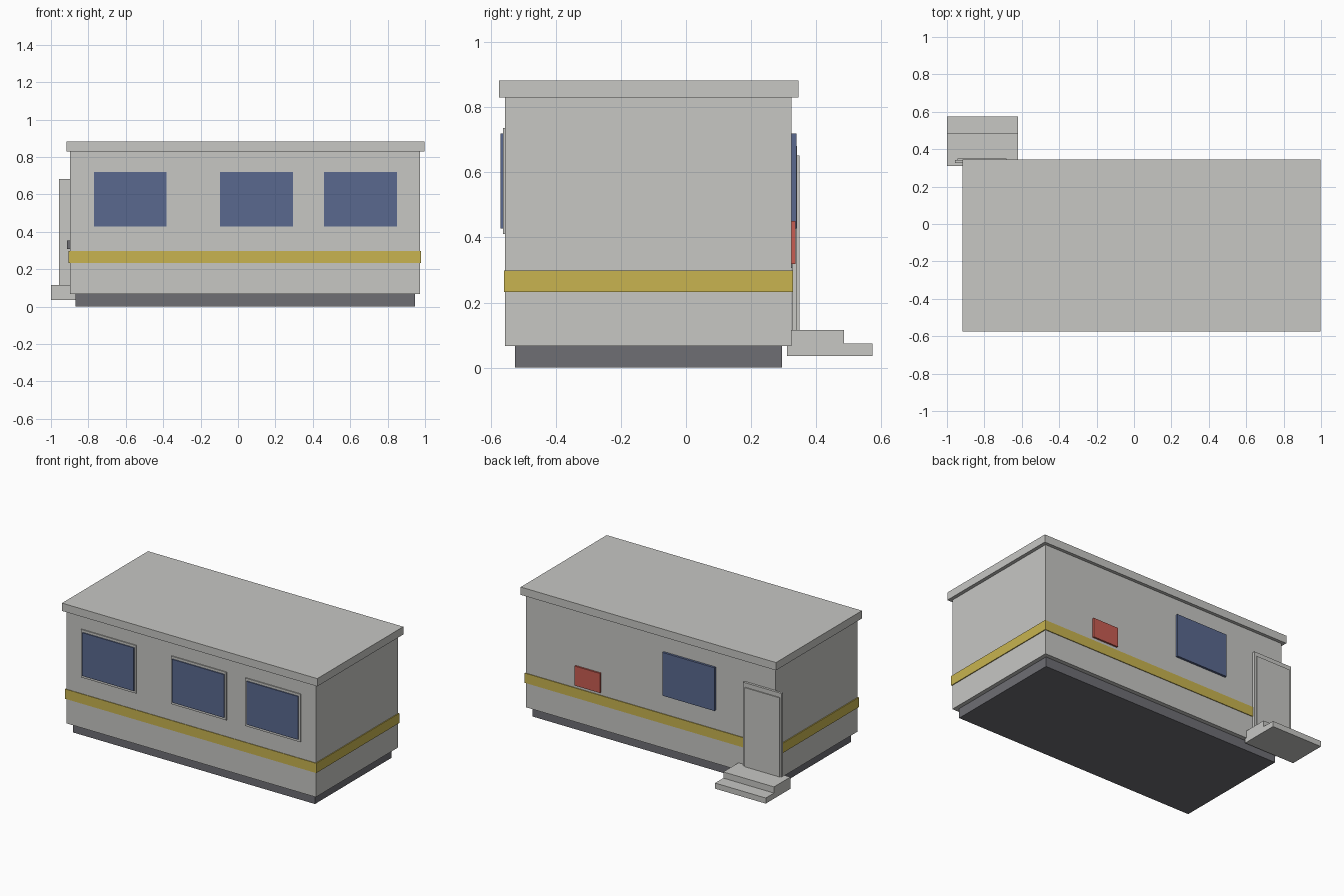
import bpy
import bmesh

default = bpy.data.objects.get("Cube")
if default:
    bpy.data.objects.remove(default, do_unlink=True)


def material(name, color):
    mat = bpy.data.materials.new(name)
    mat.use_nodes = True
    mat.diffuse_color = (*color, 1)
    shader = next(n for n in mat.node_tree.nodes if n.type == "BSDF_PRINCIPLED")
    shader.inputs["Base Color"].default_value = (*color, 1)
    return mat


grey = material("light_grey", (0.57, 0.57, 0.55))
dark = material("dark_grey", (0.156, 0.156, 0.174))
yellow = material("stripe_yellow", (0.578, 0.456, 0.08))
blue = material("glass_blue", (0.102, 0.141, 0.275))
red = material("box_red", (0.578, 0.11, 0.085))


def finish(name, bm, mat):
    bmesh.ops.recalc_face_normals(bm, faces=bm.faces)
    mesh = bpy.data.meshes.new(name)
    bm.to_mesh(mesh)
    bm.free()
    mesh.materials.append(mat)
    obj = bpy.data.objects.new(name, mesh)
    bpy.context.scene.collection.objects.link(obj)
    return obj


def box(name, xs, ys, zs, mat):
    """Box spanning the given (min, max) ranges."""
    bm = bmesh.new()
    bmesh.ops.create_cube(bm, size=1)
    for v in bm.verts:
        v.co = [r[0] + (c + 0.5) * (r[1] - r[0]) for c, r in zip(v.co, (xs, ys, zs))]
    return finish(name, bm, mat)


def extrude_x(name, profile, xs, mat):
    """Side profile of (y, z) points extruded along x."""
    bm = bmesh.new()
    face = bm.faces.new([bm.verts.new((xs[0], y, z)) for y, z in profile])
    new = bmesh.ops.extrude_face_region(bm, geom=[face])["geom"]
    verts = [g for g in new if isinstance(g, bmesh.types.BMVert)]
    bmesh.ops.translate(bm, verts=verts, vec=(xs[1] - xs[0], 0, 0))
    return finish(name, bm, mat)


# Cabin shell
box("base_skirt", (-0.87, 0.945), (-0.525, 0.295), (0, 0.068), dark)
box("cabin_walls", (-0.898, 0.973), (-0.556, 0.324), (0.066, 0.832), grey)
box("roof_slab", (-0.917, 0.997), (-0.575, 0.346), (0.83, 0.883), grey)
box("wall_stripe", (-0.905, 0.979), (-0.56, 0.329), (0.232, 0.298), yellow)

# Windows: three framed at the front, one plain at the back
window_z = (0.427, 0.72)
for i, x in enumerate((-0.577, 0.099, 0.655)):
    box(f"front_window_frame_{i + 1}", (x - 0.207, x + 0.207), (-0.563, -0.55),
        (0.411, 0.736), grey)
    box(f"front_window_glass_{i + 1}", (x - 0.194, x + 0.194), (-0.57, -0.555),
        window_z, blue)
box("back_window_glass", (-0.45, -0.06), (0.31, 0.339), window_z, blue)

# Utility box on the back wall
box("utility_box", (0.41, 0.6), (0.31, 0.336), (0.318, 0.45), red)

# Door with frame and handle, reaching slightly past the corner
box("door_frame", (-0.957, -0.667), (0.326, 0.342), (0.11, 0.682), grey)
box("door_panel", (-0.945, -0.682), (0.335, 0.349), (0.11, 0.652), grey)
box("door_handle", (-0.914, -0.88), (0.314, 0.33), (0.307, 0.353), dark)

# Two entrance steps
extrude_x("entrance_steps",
          [(0.311, 0.036), (0.574, 0.036), (0.574, 0.074),
           (0.486, 0.074), (0.486, 0.116), (0.311, 0.116)],
          (-1.0, -0.62), grey)
